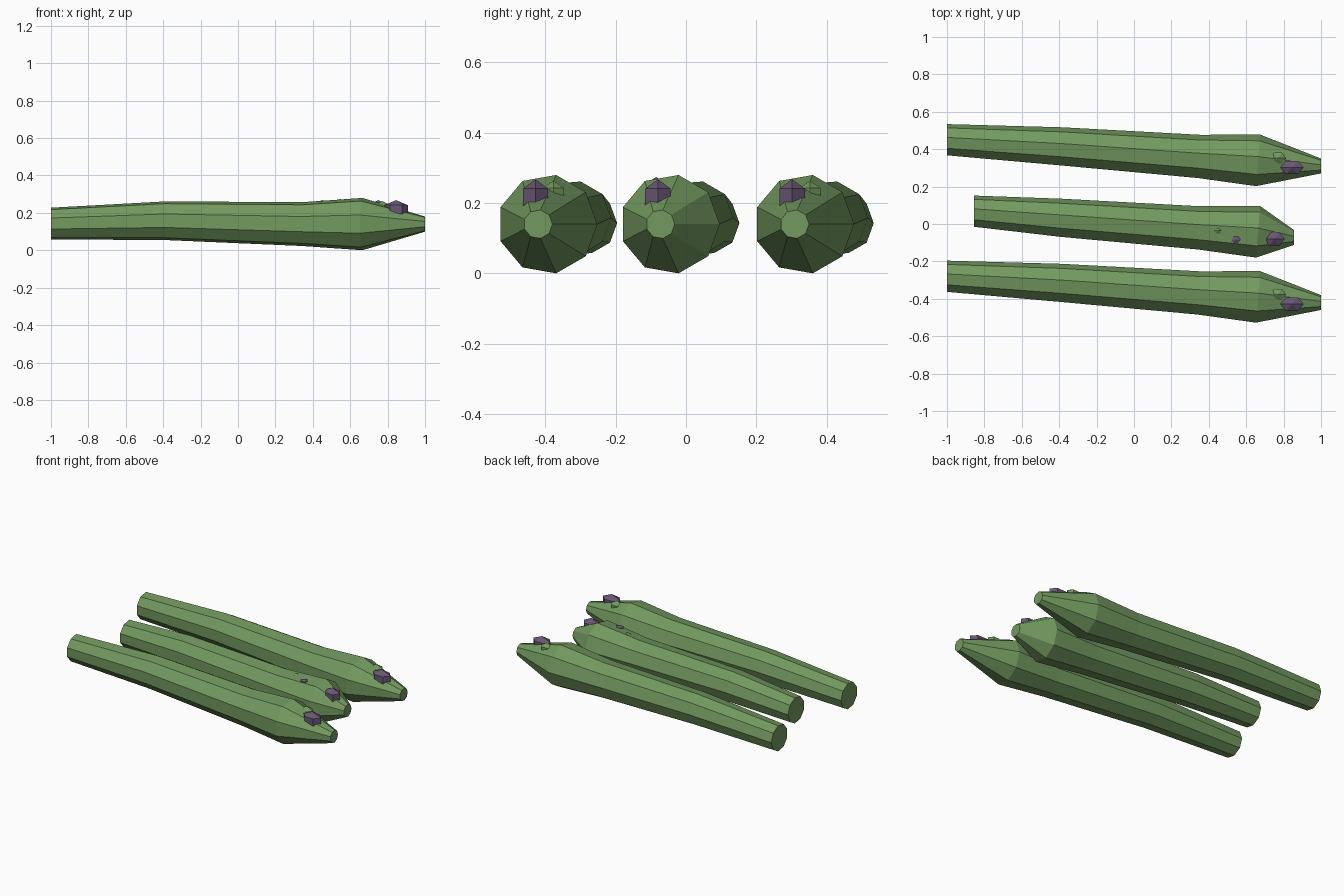
import bpy
import bmesh
from math import cos, sin, tau

cube = bpy.data.objects.get("Cube")
if cube:
    bpy.data.objects.remove(cube, do_unlink=True)


def make_material(name, colour):
    mat = bpy.data.materials.new(name)
    mat.use_nodes = True
    mat.diffuse_color = (*colour, 1)
    bsdf = mat.node_tree.nodes["Principled BSDF"]
    bsdf.inputs["Base Color"].default_value = (*colour, 1)
    bsdf.inputs["Roughness"].default_value = 0.8
    return mat


green = make_material("stalk green", (0.17, 0.32, 0.115))
purple = make_material("bud purple", (0.14, 0.095, 0.17))


def finish(bm, name, mat):
    bmesh.ops.recalc_face_normals(bm, faces=bm.faces)
    mesh = bpy.data.meshes.new(name)
    bm.to_mesh(mesh)
    bm.free()
    mesh.materials.append(mat)
    obj = bpy.data.objects.new(name, mesh)
    bpy.context.collection.objects.link(obj)
    return obj


def bridge(bm, a, b):
    for i in range(len(a)):
        j = (i + 1) % len(a)
        bm.faces.new((a[i], a[j], b[j], b[i]))


def spear(name, offset, tail, tip):
    """Nine-sided stalk lofted along x; rings are (x, y, z, radius, tilt)."""
    path = [(tail, 0.448, 0.143, 0.086, 0.0),
            (-0.388, 0.412, 0.158, 0.105, 0.05),
            (0.345, 0.358, 0.14, 0.119, 0.06),
            (0.663, 0.336, 0.14, 0.142, 0.08),
            (tip, 0.309, 0.14, 0.041, 0.0)]
    bm = bmesh.new()
    rings = []
    for x, y, z, r, tilt in path:
        rings.append([bm.verts.new((x + tilt * r * cos(tau * k / 9),
                                    y + offset + r * cos(tau * k / 9),
                                    z + r * sin(tau * k / 9))) for k in range(9)])
    for a, b in zip(rings, rings[1:]):
        bridge(bm, a, b)
    bm.faces.new(rings[0])
    bm.faces.new(rings[-1])
    finish(bm, name, green)


def bud(name, x, y, z, length, width, height, mat):
    """Six-sided scale with a low peak; z is the peak."""
    bm = bmesh.new()
    rings = [[bm.verts.new((x + length * cos(tau * k / 6),
                            y + width * sin(tau * k / 6) / sin(tau / 6), level))
              for k in range(6)] for level in (z - height, z - height * 0.36)]
    bridge(bm, *rings)
    bm.faces.new(rings[0])
    peak = bm.verts.new((x, y, z))
    for k in range(6):
        bm.faces.new((rings[1][k], rings[1][(k + 1) % 6], peak))
    finish(bm, name, mat)


# Two long spears with a purple and a green bud on each tip
for side, offset in (("back", 0.0), ("front", -0.73)):
    spear(side + "_spear", offset, -1.0, 1.0)
    bud(side + "_tip_bud", 0.845, 0.302 + offset, 0.268, 0.063, 0.036, 0.075, purple)
    bud(side + "_small_bud", 0.77, 0.353 + offset, 0.264, 0.042, 0.03, 0.06, green)

# Short middle spear with buds on the tip and along the stalk
spear("middle_spear", -0.382, -0.855, 0.855)
bud("middle_tip_bud", 0.75, -0.08, 0.268, 0.055, 0.036, 0.075, purple)
bud("middle_stalk_bud", 0.545, -0.085, 0.274, 0.025, 0.018, 0.03, purple)
bud("middle_stalk_small_bud", 0.45, -0.035, 0.269, 0.025, 0.015, 0.03, green)
